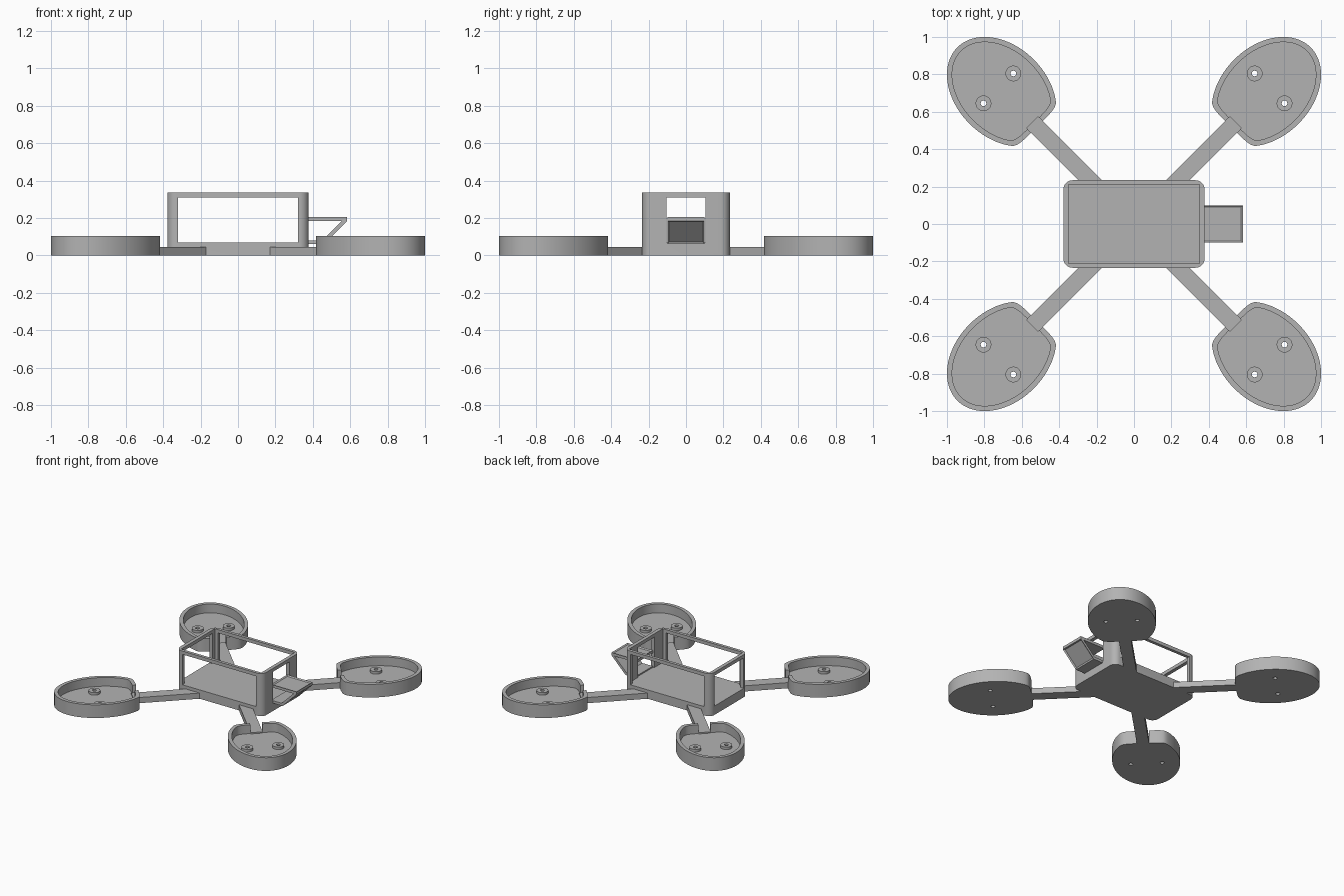
import bpy, bmesh, math
from math import cos, sin, pi, radians

cube = bpy.data.objects.get("Cube")
if cube:
    bpy.data.objects.remove(cube, do_unlink=True)

grey = bpy.data.materials.new("plain_grey")
grey.use_nodes = True
GREY = (0.45, 0.45, 0.45, 1)
grey.diffuse_color = GREY
grey.node_tree.nodes["Principled BSDF"].inputs["Base Color"].default_value = GREY


def finish(name, bm):
    bmesh.ops.recalc_face_normals(bm, faces=bm.faces)
    mesh = bpy.data.meshes.new(name)
    bm.to_mesh(mesh)
    bm.free()
    mesh.materials.append(grey)
    ob = bpy.data.objects.new(name, mesh)
    bpy.context.collection.objects.link(ob)
    return ob


def prism(name, outline, z0, z1):
    """Extrude a flat outline from z0 up to z1."""
    bm = bmesh.new()
    face = bm.faces.new([bm.verts.new((x, y, z0)) for x, y in outline])
    top = bmesh.ops.extrude_face_region(bm, geom=[face])["geom"]
    bmesh.ops.translate(bm, vec=(0, 0, z1 - z0),
                        verts=[v for v in top if isinstance(v, bmesh.types.BMVert)])
    return finish(name, bm)


def box(name, x0, x1, y0, y1, z0, z1):
    return prism(name, [(x0, y0), (x1, y0), (x1, y1), (x0, y1)], z0, z1)


def circle(cx, cy, r, n=32):
    return [(cx + r * cos(2 * pi * i / n), cy + r * sin(2 * pi * i / n)) for i in range(n)]


def rounded_rect(hx, hy, r, n=8):
    pts = []
    for k, (sx, sy) in enumerate([(1, 1), (-1, 1), (-1, -1), (1, -1)]):
        for i in range(n + 1):
            a = (k + i / n) * pi / 2
            pts.append((sx * (hx - r) + r * cos(a), sy * (hy - r) + r * sin(a)))
    return pts


def combine(ob, other, operation):
    """Apply a boolean and discard the tool object."""
    mod = ob.modifiers.new("cut", 'BOOLEAN')
    mod.operation = operation
    mod.solver = 'EXACT'
    mod.object = other
    select(ob)
    bpy.ops.object.modifier_apply(modifier=mod.name)
    bpy.data.objects.remove(other, do_unlink=True)


def select(ob):
    bpy.ops.object.select_all(action='DESELECT')
    ob.select_set(True)
    bpy.context.view_layer.objects.active = ob


def smooth(ob):
    select(ob)
    bpy.ops.object.shade_smooth_by_angle(angle=radians(30))


# Body: rounded open-topped box with a window in every wall
FLOOR, HEAD = 0.07, 0.31
body = prism("body_frame", rounded_rect(0.378, 0.234, 0.05), 0, 0.337)
for cut in [(-0.35, 0.35, -0.21, 0.21, FLOOR, 0.5),
            (-0.322, 0.322, -0.5, 0.5, FLOOR, HEAD),
            (-0.5, -0.3, -0.182, 0.182, FLOOR, HEAD),
            (0.3, 0.5, -0.103, 0.103, FLOOR, HEAD)]:
    combine(body, box("cutter", *cut), 'DIFFERENCE')
smooth(body)

# Nose bracket: bent plate with shallow trays in its top and slanted faces
profile = [(0.36, 0.205), (0.582, 0.205), (0.582, 0.183), (0.46, 0.06), (0.36, 0.06),
           (0.36, 0.08), (0.452, 0.08), (0.555, 0.183), (0.36, 0.183)]
bm = bmesh.new()
side = bm.faces.new([bm.verts.new((x, -0.1, z)) for x, z in profile])
ext = bmesh.ops.extrude_face_region(bm, geom=[side])["geom"]
bmesh.ops.translate(bm, vec=(0, 0.2, 0),
                    verts=[v for v in ext if isinstance(v, bmesh.types.BMVert)])
bmesh.ops.recalc_face_normals(bm, faces=bm.faces)
bm.normal_update()
trays = [f for f in bm.faces if f.normal.z > 0.9 and f.calc_center_median().z > 0.2
         or f.normal.x > 0.5 and f.normal.z < -0.5]
bmesh.ops.inset_individual(bm, faces=trays, thickness=0.014, depth=-0.008)
finish("nose_bracket", bm)


# Motor pod, built with its local x axis pointing outward from the body
def pod_outline(inset, n=96):
    a, b, middle, inner = 0.335 - inset, 0.243 - inset, 1.0005, 0.732 + inset
    pts = []
    for i in range(n):
        t = 2 * pi * i / n
        x = middle + a * cos(t)
        # the inward end is blunted
        if x < inner + 0.03:
            x = inner + 0.03 * math.exp((x - inner - 0.03) / 0.03)
        pts.append((x, b * sin(t)))
    return pts


POD_FLOOR, ARM_TOP, HALF_ARM = 0.035, 0.045, 0.044
pod = prism("motor_pod_1", pod_outline(0), 0, 0.104)
combine(pod, prism("cutter", pod_outline(0.028), POD_FLOOR, 0.2), 'DIFFERENCE')
combine(pod, box("cutter", 0.6, 0.8, -HALF_ARM, HALF_ARM, ARM_TOP, 0.2), 'DIFFERENCE')
for y in (-0.113, 0.113):
    combine(pod, prism("boss", circle(1.025, y, 0.042), 0.02, 0.055), 'UNION')
    combine(pod, prism("cutter", circle(1.025, y, 0.015), -0.1, 0.2), 'DIFFERENCE')
smooth(pod)
arm = box("arm_1", 0.2, 0.77, -HALF_ARM, HALF_ARM, 0, ARM_TOP)

# Four arms and pods on the diagonals
for part, label in ((pod, "motor_pod"), (arm, "arm")):
    part.rotation_euler.z = pi / 4
    for k in range(1, 4):
        twin = part.copy()
        twin.name = f"{label}_{k + 1}"
        twin.rotation_euler.z = pi / 4 + k * pi / 2
        bpy.context.collection.objects.link(twin)
